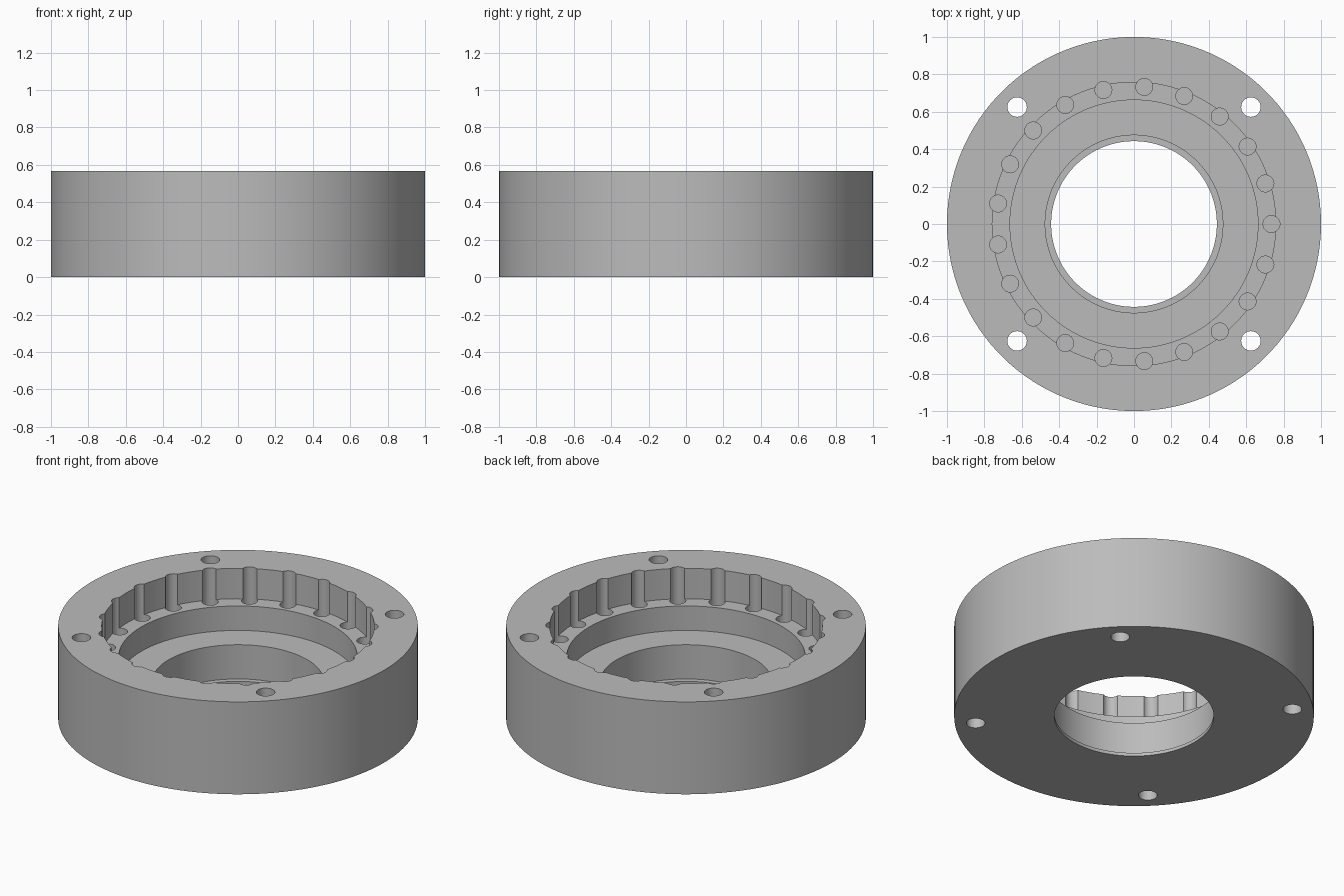
import bpy, bmesh, math
from mathutils import Matrix, Vector

cube = bpy.data.objects.get("Cube")
if cube:
    bpy.data.objects.remove(cube, do_unlink=True)

HEIGHT = 0.567
LEDGE = 0.38        # floor of the roller ring
PIN_COUNT = 21

grey = bpy.data.materials.new("plain_grey")
grey.use_nodes = True
grey.diffuse_color = (0.5, 0.5, 0.5, 1)
grey.node_tree.nodes["Principled BSDF"].inputs["Base Color"].default_value = (0.5, 0.5, 0.5, 1)


def add_object(name, bm):
    bmesh.ops.recalc_face_normals(bm, faces=bm.faces)
    mesh = bpy.data.meshes.new(name)
    bm.to_mesh(mesh)
    bm.free()
    mesh.materials.append(grey)
    obj = bpy.data.objects.new(name, mesh)
    bpy.context.collection.objects.link(obj)
    return obj


def lathe(name, profile, steps):
    """Revolve a closed (radius, height) profile around z."""
    bm = bmesh.new()
    verts = [bm.verts.new((r, 0, z)) for r, z in profile]
    edges = [bm.edges.new((verts[i - 1], v)) for i, v in enumerate(verts)]
    bmesh.ops.spin(bm, geom=verts + edges, cent=(0, 0, 0), axis=(0, 0, 1),
                   angle=math.tau, steps=steps, use_merge=True)
    bmesh.ops.remove_doubles(bm, verts=bm.verts, dist=1e-5)
    return add_object(name, bm)


def cylinders(name, points, radius, bottom, top, sides):
    """Upright cylinders at the given points, joined in one cutter."""
    bm = bmesh.new()
    for x, y in points:
        bmesh.ops.create_cone(bm, cap_ends=True, segments=sides, radius1=radius,
                              radius2=radius, depth=top - bottom,
                              matrix=Matrix.Translation(Vector((x, y, (bottom + top) / 2))))
    obj = add_object(name, bm)
    obj.hide_render = True
    return obj


def cut(target, cutter):
    mod = target.modifiers.new(cutter.name, "BOOLEAN")
    mod.operation = "DIFFERENCE"
    mod.solver = "EXACT"
    mod.object = cutter
    bpy.context.view_layer.objects.active = target
    bpy.ops.object.modifier_apply(modifier=mod.name)
    bpy.data.objects.remove(cutter, do_unlink=True)


# Stepped ring body: outer wall, roller ring, bearing seat, bore and bottom lip
body = lathe("ring_housing", [
    (1, 0), (1, HEIGHT), (0.758, HEIGHT), (0.758, LEDGE), (0.663, LEDGE),
    (0.663, 0.23), (0.475, 0.23), (0.475, 0.02), (0.443, 0.02), (0.443, 0)], 126)

# Roller grooves around the inner wall, sunk a little into the ledge
angles = [math.tau * i / PIN_COUNT for i in range(PIN_COUNT)]
groove_points = [(0.735 * math.cos(a), 0.735 * math.sin(a)) for a in angles]
cut(body, cylinders("groove_cutter", groove_points, 0.045, LEDGE - 0.05, 0.7, 32))

# Four through bolt holes
bolt_points = [(x, y) for x in (-0.625, 0.625) for y in (-0.625, 0.625)]
cut(body, cylinders("bolt_cutter", bolt_points, 0.052, -0.1, 0.7, 32))

# Smooth round walls with sharp rims
bpy.ops.object.select_all(action="DESELECT")
body.select_set(True)
bpy.context.view_layer.objects.active = body
bpy.ops.object.shade_smooth_by_angle(angle=math.radians(30))
